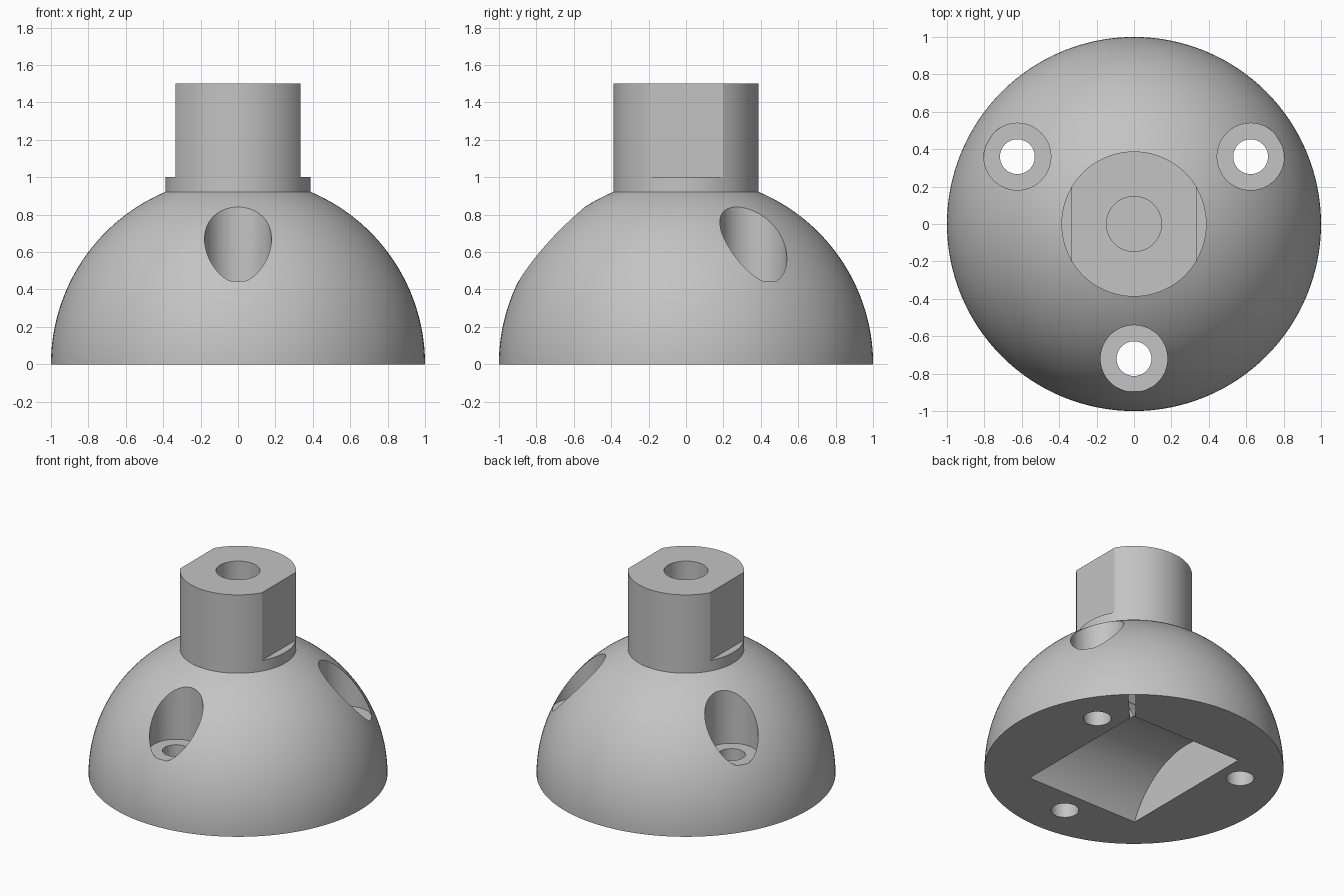
import bpy, bmesh, math
from mathutils import Matrix, Vector

cube = bpy.data.objects.get("Cube")
if cube:
    bpy.data.objects.remove(cube)

grey = bpy.data.materials.new("plain grey")
grey.use_nodes = True
COLOUR = (0.55, 0.55, 0.55, 1)
grey.diffuse_color = COLOUR
grey.node_tree.nodes["Principled BSDF"].inputs["Base Color"].default_value = COLOUR

NECK_R, NECK_TOP, FLAT_X, FLAT_Z = 0.388, 1.5, 0.334, 1.0
SOCKET_R, SOCKET_Z = 0.147, 0.9
BOLT_RING, BOLT_R, BORE_R, BORE_Z = 0.72, 0.093, 0.179, 0.445
POCKET_X, POCKET_Y, POCKET_H = 0.458, 0.54, 0.357


def finish(bm, name):
    bmesh.ops.recalc_face_normals(bm, faces=bm.faces)
    mesh = bpy.data.meshes.new(name)
    bm.to_mesh(mesh)
    bm.free()
    mesh.materials.append(grey)
    obj = bpy.data.objects.new(name, mesh)
    bpy.context.collection.objects.link(obj)
    return obj


def lathe(name, profile, steps=128):
    bm = bmesh.new()
    verts = [bm.verts.new((r, 0, z)) for r, z in profile]
    edges = [bm.edges.new(pair) for pair in zip(verts, verts[1:])]
    bmesh.ops.spin(bm, geom=verts + edges, cent=(0, 0, 0), axis=(0, 0, 1),
                   angle=math.tau, steps=steps)
    bmesh.ops.remove_doubles(bm, verts=bm.verts, dist=1e-5)
    return finish(bm, name)


def extrude_x(name, outline, x0, x1):
    bm = bmesh.new()
    face = bm.faces.new([bm.verts.new((x0, y, z)) for y, z in outline])
    new = bmesh.ops.extrude_face_region(bm, geom=[face])["geom"]
    bmesh.ops.translate(bm, vec=Vector((x1 - x0, 0, 0)),
                        verts=[v for v in new if isinstance(v, bmesh.types.BMVert)])
    return finish(bm, name)


def cut(target, cutter):
    cutter.hide_render = True
    mod = target.modifiers.new(cutter.name, "BOOLEAN")
    mod.operation, mod.solver, mod.object = "DIFFERENCE", "EXACT", cutter
    bpy.context.view_layer.objects.active = target
    bpy.ops.object.modifier_apply(modifier=mod.name)
    bpy.data.objects.remove(cutter)


# Dome, neck and blind centre socket in one turned profile
start = math.acos(NECK_R)
arc = [(math.cos(start * i / 40), math.sin(start * i / 40)) for i in range(41)]
body = lathe("domed_mount", [(0, 0)] + arc + [
    (NECK_R, FLAT_Z), (NECK_R, NECK_TOP), (SOCKET_R, NECK_TOP),
    (SOCKET_R, SOCKET_Z), (0, SOCKET_Z)])

# Two flats on the neck
flat_box = [(-1, FLAT_Z), (1, FLAT_Z), (1, 2), (-1, 2)]
for side in (-1, 1):
    cut(body, extrude_x("neck_flat", flat_box, side * FLAT_X, side))

# Three counterbored bolt holes
for angle in (-90, 30, 150):
    bore = lathe("bolt_hole", [(0, -0.5), (BOLT_R, -0.5), (BOLT_R, BORE_Z),
                               (BORE_R, BORE_Z), (BORE_R, 1.2), (0, 1.2)], 64)
    a = math.radians(angle)
    bore.data.transform(Matrix.Translation(
        (BOLT_RING * math.cos(a), BOLT_RING * math.sin(a), 0)))
    cut(body, bore)

# Arched pocket in the underside
radius = (POCKET_Y ** 2 + POCKET_H ** 2) / (2 * POCKET_H)
half = math.asin(POCKET_Y / radius)
arch = []
for i in range(49):
    a = half * (i / 24 - 1)
    arch.append((radius * math.sin(a), radius * math.cos(a) + POCKET_H - radius))
arch += [(POCKET_Y, -0.2), (-POCKET_Y, -0.2)]
cut(body, extrude_x("arched_pocket", arch, -POCKET_X, POCKET_X))

# Smooth curves, crisp edges
bpy.ops.object.select_all(action="DESELECT")
body.select_set(True)
bpy.context.view_layer.objects.active = body
bpy.ops.object.shade_smooth_by_angle(angle=math.radians(25))
